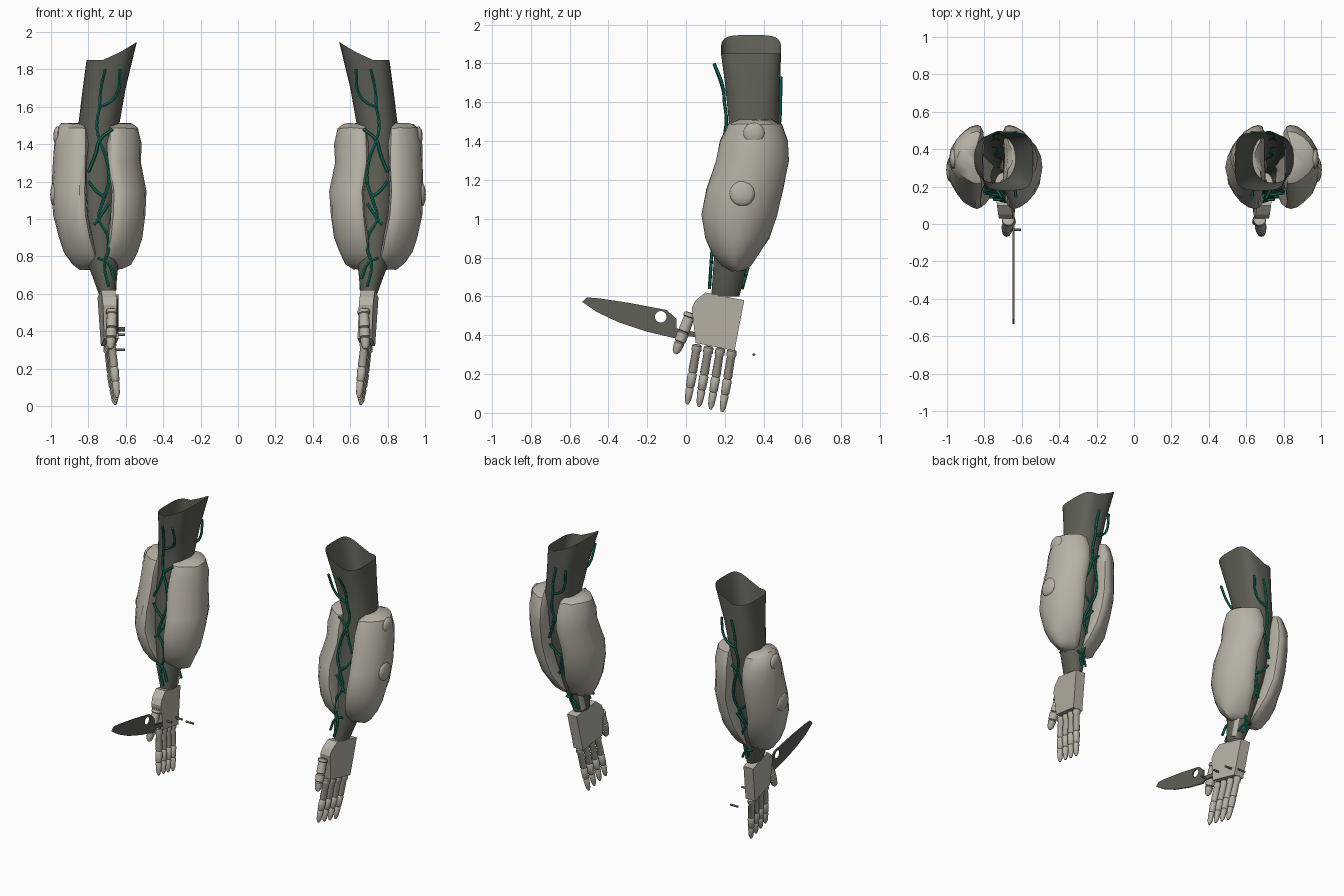
import bpy, bmesh, math, random
from mathutils import Vector, Matrix

if "Cube" in bpy.data.objects:
    bpy.data.objects.remove(bpy.data.objects["Cube"], do_unlink=True)
random.seed(4)


def material(name, rgb):
    m = bpy.data.materials.new(name)
    m.use_nodes = True
    m.diffuse_color = (*rgb, 1)
    m.node_tree.nodes["Principled BSDF"].inputs["Base Color"].default_value = (*rgb, 1)
    return m


SHELL = material("warm light grey", (.47, .44, .375))
DARK = material("dark grey", (.115, .115, .095))
TEAL = material("teal green", (.005, .19, .12))


def finish(name, bm, mat, side, smooth=True):
    """Place a left-hand part, mirrored to the right if side is -1."""
    for v in bm.verts:
        v.co.x *= side
    bmesh.ops.recalc_face_normals(bm, faces=bm.faces)
    me = bpy.data.meshes.new(name)
    bm.to_mesh(me)
    bm.free()
    me.materials.append(mat)
    ob = bpy.data.objects.new(name, me)
    bpy.context.collection.objects.link(ob)
    if smooth:
        bpy.ops.object.select_all(action='DESELECT')
        ob.select_set(True)
        bpy.context.view_layer.objects.active = ob
        bpy.ops.object.shade_smooth_by_angle(angle=math.radians(40))
    return ob


def loft(rings, caps=True):
    bm = bmesh.new()
    loops = [[bm.verts.new(p) for p in ring] for ring in rings]
    n = len(loops[0])
    for a, b in zip(loops, loops[1:]):
        for i in range(n):
            bm.faces.new((a[i], a[(i + 1) % n], b[(i + 1) % n], b[i]))
    if caps:
        bm.faces.new(loops[0])
        bm.faces.new(loops[-1])
    return bm


def rod(start, end, profile, scale=1, sides=12):
    """Turned shape along a line; profile holds (fraction, radius)."""
    start, end = Vector(start), Vector(end)
    rot = (end - start).to_track_quat('Z', 'Y')
    angles = [math.tau * i / sides for i in range(sides)]
    return loft([[start.lerp(end, t) + rot @ Vector((math.cos(a), math.sin(a), 0)) * r * scale
                  for a in angles] for t, r in profile])


def curve_part(name, mat, strokes, matrix=Matrix(), **settings):
    """Mesh made from a curve; each stroke is (points, cyclic, straight)."""
    cu = bpy.data.curves.new(name, 'CURVE')
    for key, value in settings.items():
        setattr(cu, key, value)
    for pts, cyclic, straight in strokes:
        sp = cu.splines.new('BEZIER')
        sp.bezier_points.add(len(pts) - 1)
        sp.use_cyclic_u = cyclic
        sp.resolution_u = 1 if straight else 4
        for bp, p in zip(sp.bezier_points, pts):
            bp.co = p if len(p) == 3 else (*p, 0)
            bp.handle_left_type = bp.handle_right_type = 'VECTOR' if straight else 'AUTO'
    tmp = bpy.data.objects.new(name + "_path", cu)
    bpy.context.collection.objects.link(tmp)
    dg = bpy.context.evaluated_depsgraph_get()
    me = bpy.data.meshes.new_from_object(tmp.evaluated_get(dg))
    bpy.data.objects.remove(tmp, do_unlink=True)
    bm = bmesh.new()
    bm.from_mesh(me)
    bm.transform(matrix)
    return finish(name, bm, mat, 1)


# Sleeve sections: height, x range, y range, squareness
SLEEVE = [(.6, .655, .745, .13, .275, 2), (.75, .64, .80, .14, .315, 2),
          (1.1, .645, .845, .165, .42, 2), (1.5, .635, .855, .22, .48, 2.2),
          (1.7, .60, .83, .20, .485, 2.8), (1.85, .555, .81, .18, .49, 4)]


def sleeve_y(z, column):
    for a, b in zip(SLEEVE, SLEEVE[1:]):
        if z <= b[0]:
            t = (z - a[0]) / (b[0] - a[0])
            return a[column] + t * (b[column] - a[column])
    return SLEEVE[-1][column]


def sleeve(n=32):
    rings = []
    for z, x0, x1, y0, y1, power in SLEEVE:
        ring = []
        for i in range(n):
            a = math.tau * (i + .5) / n
            c, s = math.cos(a), math.sin(a)
            x = (x0 + x1) / 2 + (x1 - x0) / 2 * math.copysign(abs(c) ** (2 / power), c)
            y = (y0 + y1) / 2 + (y1 - y0) / 2 * math.copysign(abs(s) ** (2 / power), s)
            # the inner side of the rim rises to points
            lift = .1 * max(0, (.72 - x) / .17) ** 1.2 if z == SLEEVE[-1][0] else 0
            ring.append((x - lift * .15, y, z + lift))
        rings.append(ring)
    return loft(rings, caps=False)


# Padded pods: height, y range, outer centre, inner centre, half thickness
PODS = [(1.51, .28, .44, .90, .605, .04), (1.485, .215, .495, .895, .605, .072),
        (1.4, .175, .525, .895, .605, .09), (1.3, .155, .53, .90, .605, .088),
        (1.15, .105, .50, .905, .58, .09), (1.02, .08, .47, .897, .585, .09),
        (.9, .10, .43, .872, .602, .088), (.82, .135, .375, .85, .62, .08),
        (.76, .18, .335, .825, .638, .063), (.73, .23, .29, .82, .65, .03)]


def pod(column, out, n=20):
    rings = []
    for row in PODS:
        z, y0, y1, half = row[0], row[1], row[2], row[5]
        ring = []
        for i in range(n):
            a = math.tau * i / n
            c, s = math.cos(a), math.sin(a)
            x = row[column] + out * (half * c - .06 * s * s)
            wob = random.uniform(-.004, .004)
            ring.append((x + wob, (y0 + y1) / 2 + (y1 - y0) / 2 * s, z + wob))
        rings.append(ring)
    return loft(rings)


# Vein strokes in the front plane
VEINS = [[(.71, 1.8), (.735, 1.68), (.74, 1.6), (.755, 1.5), (.74, 1.42), (.705, 1.33), (.69, 1.2),
          (.72, 1.1), (.745, 1.0), (.70, .92), (.69, .85), (.715, .75), (.69, .63)],
         [(.63, 1.8), (.65, 1.66), (.69, 1.62), (.74, 1.6)],
         [(.80, 1.25), (.76, 1.35), (.74, 1.42), (.67, 1.48)],
         [(.80, 1.2), (.76, 1.15), (.72, 1.12)],
         [(.77, .97), (.745, 1.0), (.69, 1.08)],
         [(.75, .79), (.70, .77), (.66, .68)]]
FINGER = [(0, .018), (.02, .025), (.1, .026), (.12, .021), (.45, .023), (.47, .018), (.5, .024),
          (.7, .022), (.72, .017), (.75, .021), (.93, .016), (1, .007)]
PALM = [(.10, .62), (.30, .58), (.25, .32), (.05, .36), (.03, .54), (.05, .58)]

for side, label in ((1, "left_"), (-1, "right_")):
    finish(label + "sleeve", sleeve(), DARK, side)
    finish(label + "inner_strut", rod((.675, .235, .62), (.675, .42, 1.3), [(0, .025), (1, .025)]),
           SHELL, side)
    finish(label + "outer_pod", pod(3, 1), SHELL, side)
    finish(label + "inner_pod", pod(4, -1), SHELL, side)

    # round studs on the outer pod
    for i, (x, y, z, r) in enumerate(((.982, .29, 1.13, .065), (.965, .35, 1.44, .055))):
        bm = bmesh.new()
        bmesh.ops.create_uvsphere(bm, u_segments=16, v_segments=8, radius=1)
        bm.transform(Matrix.Translation((x, y, z)) @ Matrix.Diagonal((.022, r, r, 1)))
        finish(f"{label}pod_stud_{i + 1}", bm, SHELL, side)

    # veins hugging the front and back of the sleeve
    for face, column, offset, drop in (("front", 3, -.012, 0), ("back", 4, .004, .07)):
        strokes = []
        for path in VEINS:
            pts = []
            for x, z in path:
                z = max(z - drop, .64)
                lean = -.03 * max(0, (z - 1.7) / .1) if face == "front" else 0
                pts.append((side * x, sleeve_y(z, column) + offset + lean, z))
            strokes.append((pts, False, False))
        curve_part(f"{label}{face}_veins", TEAL, strokes, dimensions='3D', bevel_depth=.0085,
                   bevel_resolution=1, use_fill_caps=True)

    # hand
    rings = [[(.695 + .1 * (y - .1) - .05 * (.62 - z) + dx, y, z) for y, z in PALM]
             for dx in (-.038, .038)]
    finish(label + "palm", loft(rings), SHELL, side, smooth=False)
    for i in range(4):
        y, z = .058 + .06 * i, .352 - .009 * i
        start = (.683 + .1 * (y - .1), y, z)
        end = (.648 + .06 * (y - .1), y - .052, .045 - .013 * i)
        finish(f"{label}finger_{i + 1}", rod(start, end, FINGER), SHELL, side)
    finish(label + "thumb", rod((.672, .025, .515), (.682, -.055, .305), FINGER, 1.3), SHELL, side)

# Knife held in the right hand
outline = [(-.535, .572), (-.51, .595), (-.45, .59), (-.3, .568), (-.1, .53), (-.05, .485),
           (-.05, .435), (.05, .415), (.05, .39), (-.03, .40), (-.06, .385), (-.2, .418),
           (-.35, .468), (-.46, .52)]
hole = [(-.13 + .03 * math.cos(k * math.tau / 16), .495 + .03 * math.sin(k * math.tau / 16))
        for k in range(16)]
to_side = Matrix(((0, 0, 1, -.645), (1, 0, 0, 0), (0, 1, 0, 0), (0, 0, 0, 1)))
curve_part("knife_blade", DARK, [(outline, True, True), (hole, True, True)], to_side,
           dimensions='2D', fill_mode='BOTH', extrude=.005)
for i, (y, z) in enumerate(((-.03, .415), (.10, .405), (.22, .38), (.35, .30))):
    finish(f"knife_pin_{i + 1}", rod((-.665, y, z), (-.605, y, z), [(0, .007), (1, .007)]), DARK, 1)
